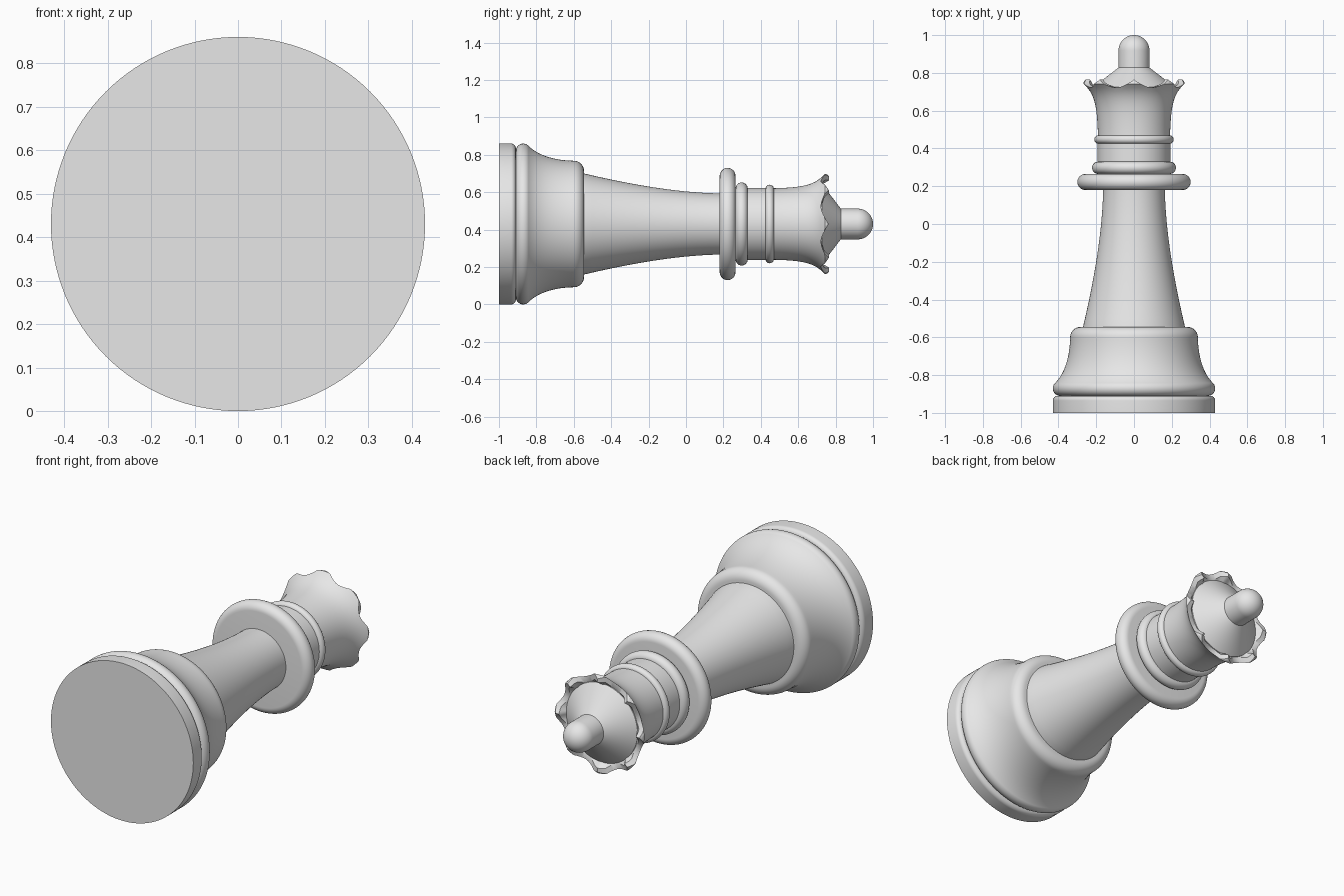
import bpy, bmesh, math
from mathutils import Vector
from mathutils.geometry import interpolate_bezier

cube = bpy.data.objects.get("Cube")
if cube:
    bpy.data.objects.remove(cube, do_unlink=True)

AXIS_Z = 0.43          # height of the lying piece's axis
POINTS = 8             # crown points
SEGMENTS = POINTS * 16

grey = bpy.data.materials.new("light grey")
grey.use_nodes = True
grey.diffuse_color = (0.8, 0.8, 0.8, 1)
grey.node_tree.nodes["Principled BSDF"].inputs["Base Color"].default_value = (0.8, 0.8, 0.8, 1)


def lathe(name, profile):
    """Turn (radius, y) points around the lying axis; profile(angle) may vary by angle."""
    get = profile if callable(profile) else lambda angle: profile
    bm = bmesh.new()
    columns = []
    for i in range(SEGMENTS):
        a = math.tau * i / SEGMENTS
        columns.append([bm.verts.new((r * math.cos(a), y, AXIS_Z + r * math.sin(a)))
                        for r, y in get(a)])
    for i, col in enumerate(columns):
        nxt = columns[(i + 1) % SEGMENTS]
        for j in range(len(col) - 1):
            bm.faces.new((col[j], col[j + 1], nxt[j + 1], nxt[j]))
    bmesh.ops.remove_doubles(bm, verts=bm.verts, dist=1e-5)
    bmesh.ops.recalc_face_normals(bm, faces=bm.faces)
    mesh = bpy.data.meshes.new(name)
    bm.to_mesh(mesh)
    bm.free()
    mesh.materials.append(grey)
    mesh.shade_smooth()
    mesh.set_sharp_from_angle(angle=math.radians(35))
    obj = bpy.data.objects.new(name, mesh)
    bpy.context.collection.objects.link(obj)
    return obj


def arc(r, y, radius, start, end, steps=10):
    """Arc of profile points; 0 degrees points outward, 90 toward the tip."""
    angles = [math.radians(start + (end - start) * k / steps) for k in range(steps + 1)]
    return [(r + radius * math.cos(a), y + radius * math.sin(a)) for a in angles]


def curve(p0, h0, h1, p1, steps=20):
    pts = interpolate_bezier(*[Vector((*p, 0)) for p in (p0, h0, h1, p1)], steps)
    return [(p.x, p.y) for p in pts]


def ring(name, radius, low, high):
    half = (high - low) / 2
    lathe(name, [(0, low)] + arc(radius - half, low + half, half, -90, 90, 16) + [(0, high)])


# Foot
lathe("base_disc", [(0, -1), (0.43, -1)] + arc(0.405, -0.935, 0.025, 0, 90) + [(0, -0.91)])
lathe("base_bell", [(0, -0.91)] + arc(0.39, -0.87, 0.04, -90, 40)
      + curve((0.418, -0.842), (0.365, -0.79), (0.34, -0.7), (0.338, -0.6))
      + arc(0.283, -0.6, 0.055, 0, 90) + [(0, -0.545)])

# Stem and neck
lathe("stem", [(0, -0.56), (0.272, -0.56)]
      + curve((0.27, -0.545), (0.205, -0.27), (0.165, -0.02), (0.163, 0.2)) + [(0, 0.2)])
ring("wide_collar", 0.30, 0.18, 0.265)
ring("middle_collar", 0.222, 0.265, 0.33)
lathe("neck", [(0, 0.3), (0.193, 0.3), (0.193, 0.45), (0, 0.45)])
ring("narrow_collar", 0.21, 0.425, 0.47)


# Crown with a scalloped rim
def crown_profile(angle):
    span = math.tau / POINTS
    u = 2 * ((angle / span) % 1) - 1            # -1 and 1 at points, 0 at dips
    top = 0.722 + 0.043 * abs(u) ** 1.8
    lip = min(max((top - 0.74) / 0.025, 0), 1)  # rounding of the raised tips
    t_max = min((top - 0.45) / 0.292, 1)
    outer = []
    for k in range(15):
        t = t_max * k / 14
        outer.append((0.191 + 0.03 * t * t + 0.047 * t ** 6, 0.45 + 0.292 * t))
    r = outer[-1][0]
    outer += [(r - 0.003 * lip, top - 0.01 * lip), (r - 0.014 * lip, top)]
    inner = r - 0.03 - 0.005 * lip
    return [(0, 0.45)] + outer + [(inner, top), (0.205, 0.715), (0, 0.715)]


lathe("crown", crown_profile)
lathe("crown_cone", [(0, 0.7), (0.218, 0.7), (0.215, 0.726), (0.082, 0.828), (0, 0.828)])
lathe("finial", [(0, 0.8), (0.082, 0.8)] + arc(0, 0.918, 0.082, 0, 90, 16))
